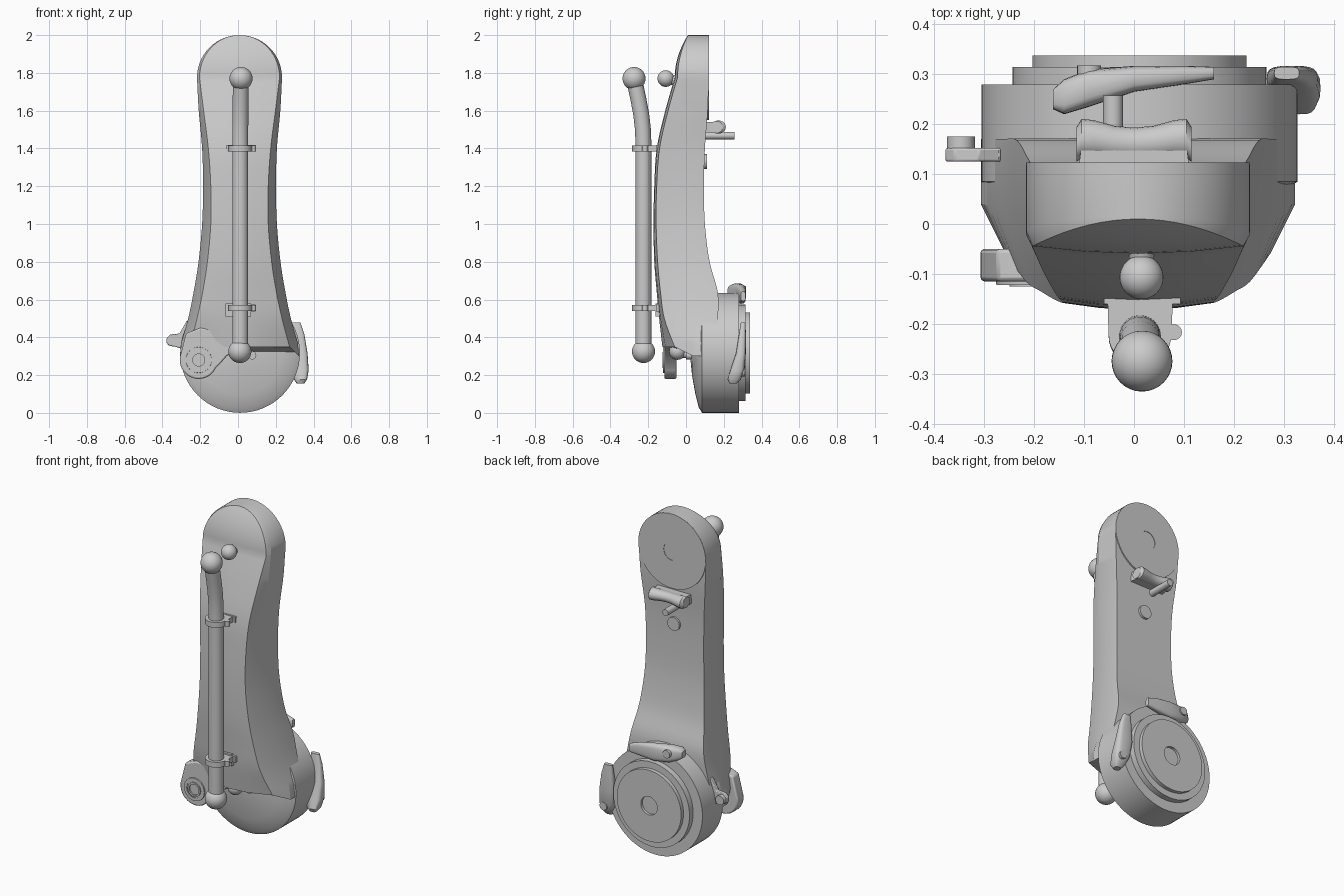
import bpy, bmesh, math
from mathutils import Vector

if "Cube" in bpy.data.objects:
    bpy.data.objects.remove(bpy.data.objects["Cube"])

CX, CZ = 0.011, 0.3175          # centre of the lower drum


def loft(name, rings, angle=30):
    """Skin a list of equal-length closed rings and cap both ends."""
    bm = bmesh.new()
    vs = [[bm.verts.new(p) for p in r] for r in rings]
    n = len(rings[0])
    for a, b in zip(vs, vs[1:]):
        for i in range(n):
            j = (i + 1) % n
            bm.faces.new((a[i], a[j], b[j], b[i]))
    bm.faces.new(vs[0])
    bm.faces.new(vs[-1])
    bmesh.ops.recalc_face_normals(bm, faces=bm.faces)
    me = bpy.data.meshes.new(name)
    bm.to_mesh(me)
    bm.free()
    me.shade_smooth()
    me.set_sharp_from_angle(angle=math.radians(angle))
    ob = bpy.data.objects.new(name, me)
    bpy.context.collection.objects.link(ob)
    return ob


def lathe(name, x, z, profile, n=48):
    """Revolve (radius, y) pairs about an axis parallel to y."""
    ts = [2 * math.pi * i / n for i in range(n)]
    return loft(name, [[(x + r * math.cos(t), y, z + r * math.sin(t)) for t in ts]
                       for r, y in profile])


def prism(name, outline, y0, y1, bevel=0.0):
    """Extrude an (x, z) outline along y."""
    ob = loft(name, [[(x, y, z) for x, z in outline] for y in (y0, y1)])
    if bevel:
        m = ob.modifiers.new("bevel", 'BEVEL')
        m.width, m.segments = bevel, 2
    return ob


def slab(name, outline, z0, z1):
    """Extrude an (x, y) outline along z."""
    return loft(name, [[(x, y, z) for x, y in outline] for z in (z0, z1)])


def ball(name, loc, r):
    n = 16
    rings = []
    for i in range(n + 1):
        a = math.pi * (0.01 + 0.98 * i / n)
        rings.append((r * math.sin(a), loc[1] - r * math.cos(a)))
    return lathe(name, loc[0], loc[2], rings, 32)


def arc(x, y, r, a0, a1, n=16):
    return [(x + r * math.cos(math.radians(a0 + (a1 - a0) * i / n)),
             y + r * math.sin(math.radians(a0 + (a1 - a0) * i / n))) for i in range(n + 1)]


# Arm shell: rows of z, half width, front face half width, y of centre front,
# front crease, side crease and back
rows = [
    (1.775, .225, .212, -.060, -.045, -.02, .120),
    (1.60, .216, .190, -.110, -.095, -.03, .115),
    (1.40, .198, .165, -.155, -.140, -.03, .100),
    (1.20, .193, .152, -.168, -.155, -.02, .095),
    (1.00, .198, .152, -.172, -.158, -.01, .100),
    (0.80, .217, .170, -.168, -.150, .00, .125),
    (0.64, .243, .195, -.155, -.135, .015, .168),
    (0.50, .272, .225, -.142, -.115, .03, .170),
    (0.35, .315, .265, -.125, -.060, .04, .170)]
stations = []
for i in range(14):             # round head
    a = math.radians(89 * (1 - i / 14))
    s, c = math.sin(a), math.cos(a)
    stations.append((1.775 + .225 * s, .225 * c, .212 * c, -.06 + .07 * s * s,
                     -.045 + .055 * s * s, -.02 + .035 * s, .12))
for i in range(len(rows) - 1):  # smooth interpolation down the neck
    p0, p1, p2, p3 = (rows[max(0, min(len(rows) - 1, i + k))] for k in (-1, 0, 1, 2))
    for t in (0, .2, .4, .6, .8):
        stations.append(tuple(
            .5 * (2 * b + (c - a) * t + (2 * a - 5 * b + 4 * c - d) * t * t
                  + (3 * b - a - 3 * c + d) * t ** 3)
            for a, b, c, d in zip(p0, p1, p2, p3)))
stations.append(rows[-1])
rings = []
for z, w, wf, yf, ye, ys, yb in stations:
    drop = .05 if z < .351 else 0
    half = [(wf * .5, yf * .75 + ye * .25, z), (wf, ye, z), (w, ys, z - drop), (w, yb, z - drop)]
    ring = [(0, yf, z)] + half + [(-x, y, q) for x, y, q in reversed(half)]
    rings.append([(x + .008, y, q) for x, y, q in ring])
loft("arm_shell", rings, 22)

# Lower drum with stepped mounting face, and upper pad, each with a centre recess
lathe("lower_drum", CX, CZ, [
    (.02, .022), (.12, .032), (.22, .05), (.29, .068), (.317, .085), (.317, .28), (.255, .28),
    (.255, .315), (.215, .315), (.215, .338), (.055, .338), (.055, .322), (.01, .322)], 64)
lathe("upper_pad", .008, 1.775, [(.222, .03), (.225, .123), (.055, .123), (.055, .1205), (.01, .1205)])
lathe("neck_plug", .008, 1.33, [(.04, .06), (.04, .11), (.01, .11)], 32)

# Ear plate at lower left of the shell with ringed bore
ear = arc(-.208, .28, .1, 170, 335, 24) + [(-.09, .265), (-.06, .30), (.0, .335), (.06, .36),
                                          (.0, .43), (-.2, .45), (-.275, .42)]
prism("ear_plate", ear, -.115, -.05, .008)
lathe("ear_ring", -.208, .28, [(.07, -.10), (.068, -.122), (.05, -.122), (.05, -.118),
                               (.042, -.118), (.042, -.125), (.032, -.125), (.032, -.116),
                               (.005, -.116)], 32)

# Grab tube with bent top and ball ends
path = [(.012, -.225, z) for z in (.33, .6, .9, 1.2, 1.42)] + [
    (.012, -.228, 1.50), (.013, -.237, 1.58), (.014, -.252, 1.66), (.015, -.275, 1.77)]
tube = []
for i, p in enumerate(path):
    d = (Vector(path[min(i + 1, 8)]) - Vector(path[max(i - 1, 0)])).normalized()
    u = Vector((1, 0, 0))
    v = d.cross(u).normalized()
    tube.append([Vector(p) + .042 * (u * math.cos(t) + v * math.sin(t))
                 for t in (2 * math.pi * k / 24 for k in range(24))])
loft("grab_tube", tube)
ball("tube_ball_bottom", (.01, -.225, .325), .061)
ball("tube_ball_top", (.016, -.275, 1.77), .061)

# Studs on the shell with ball heads
for tag, z, y, y_end in (("upper", 1.77, -.107, -.03), ("lower", .325, -.045, .05)):
    ball(tag + "_stud_ball", (.015, y, z), .044)
    lathe(tag + "_stud_neck", .015, z - .01, [(.022, y), (.026, y + .05), (.04, y_end)], 24)
lathe("lower_peg", .075, .305, [(.022, .0), (.022, .06)], 20)

# Clips holding the tube
for tag, z in (("lower", .555), ("upper", 1.40)):
    clip = arc(.012, -.222, .063, 180, 360) + [(.078, -.15), (-.053, -.15)]
    slab(tag + "_clip", clip, z - .016, z + .016)
    slab(tag + "_clip_flange", [(-.06, -.16), (.093, -.16), (.093, -.135), (-.06, -.135)],
         z - .018, z + .018)
    slab(tag + "_clip_pin", arc(.08, -.217, .016, 0, 337.5, 15), z - .016, z + .016)
prism("lower_clip_base", [(-.065, .51), (.07, .51), (.07, .58), (-.065, .58)], -.162, -.12)

# Back bracket under the upper pad: waisted block with oval ends, plus a peg
sections = [(-.115, .16, .035), (-.105, .172, .039), (-.08, .17, .038), (-.04, .163, .034),
            (0, .16, .033), (.04, .163, .034), (.08, .17, .038), (.105, .172, .039), (.115, .16, .035)]
loft("back_bracket", [[(x, yc + h * math.cos(t), 1.513 + h * .9 * math.sin(t))
                       for t in (2 * math.pi * k / 20 for k in range(20))]
                      for x, yc, h in sections])
slab("bracket_foot", [(-.115, .08), (.115, .08), (.105, .16), (-.105, .16)], 1.485, 1.54)
lathe("bracket_peg", -.042, 1.468, [(.02, .08), (.02, .258)], 20)

# Latch levers around the drum: sections of t along rim, y range, radial range
lever = [(.16, .290, .315, .275, .325), (.10, .28, .317, .27, .345), (0, .265, .317, .26, .362),
         (-.09, .235, .31, .27, .368), (-.14, .22, .29, .29, .36), (-.162, .23, .27, .305, .345)]
for name, place in (("top_lever", lambda t, y, r: (t, y, CZ + r)),
                    ("side_lever", lambda t, y, r: (CX - .005 + r, y, CZ + t))):
    rs = []
    for t, y0, y1, r0, r1 in lever:
        ym, rm, hy, hr = (y0 + y1) / 2, (r0 + r1) / 2, (y1 - y0) / 2, (r1 - r0) / 2
        ring = []
        for k in range(20):     # rounded-box section
            c, s = math.cos(k * math.pi / 10), math.sin(k * math.pi / 10)
            ring.append(place(t, ym + hy * math.copysign(abs(c) ** .6, c),
                              rm + hr * math.copysign(abs(s) ** .6, s)))
        rs.append(ring)
    loft(name, rs, 40)
lathe("top_lever_knob", -.09, CZ + .33, [(.024, .27), (.024, .318)], 20)
lathe("side_lever_knob", CX + .325, CZ - .1, [(.024, .25), (.024, .312)], 20)

# Small catch on the left of the drum
prism("left_catch", [(-.378, .395), (-.36, .415), (-.31, .42), (-.27, .49), (-.24, .42),
                     (-.27, .33), (-.33, .35), (-.365, .355), (-.378, .37)], .125, .152, .004)
prism("left_catch_boss", arc(-.347, .383, .028, 0, 340, 17), .13, .175)
